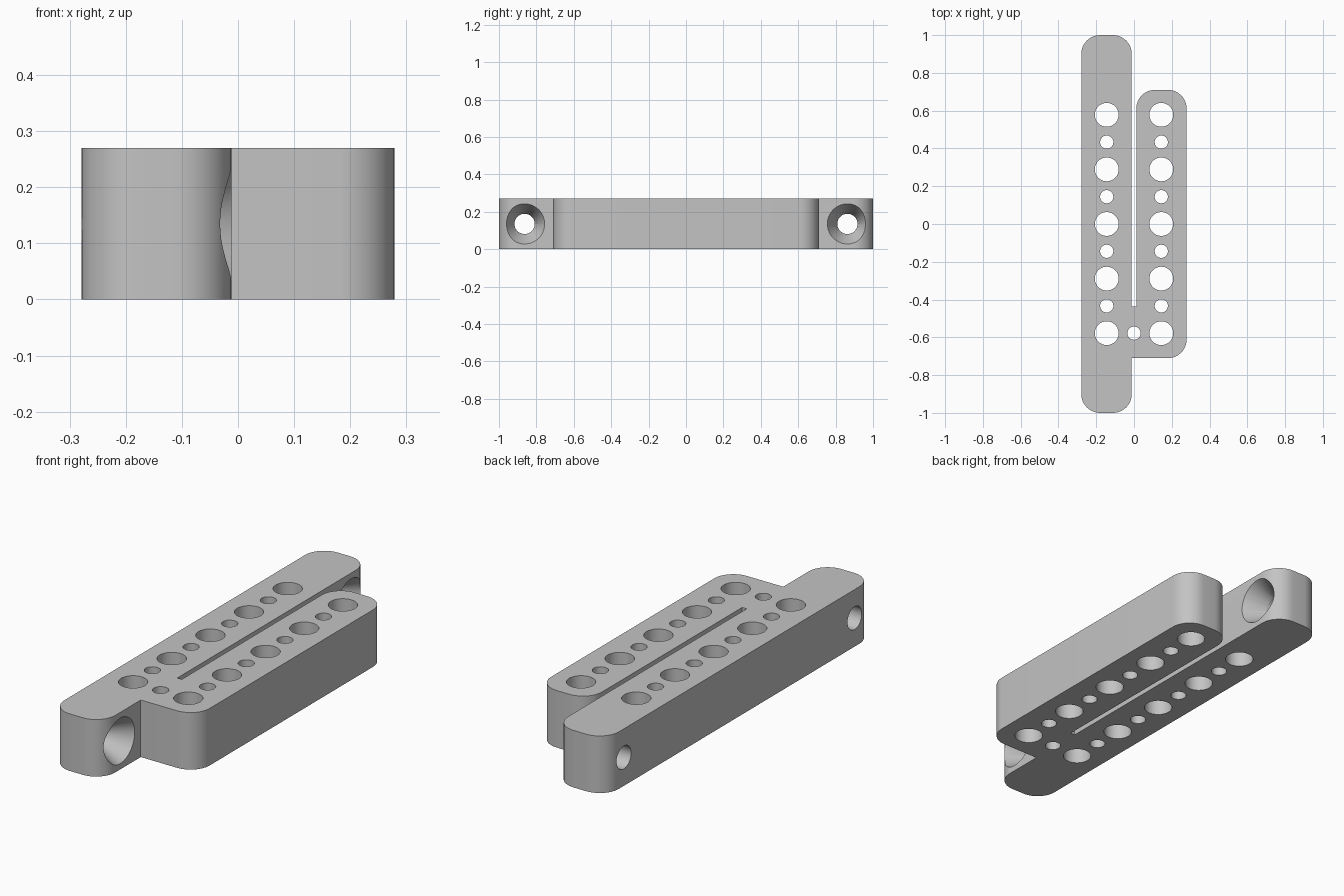
import bpy, bmesh, math
from mathutils import Matrix, Vector

cube = bpy.data.objects.get("Cube")
if cube:
    bpy.data.objects.remove(cube, do_unlink=True)

HEIGHT = 0.27
MID = HEIGHT / 2
RADIUS = 0.1
GAP = 0.012
SIDE = 0.279
SHORT = 0.71
PITCH = 0.289

grey = bpy.data.materials.new("plain grey")
grey.use_nodes = True
colour = (0.55, 0.55, 0.55, 1)
grey.diffuse_color = colour
grey.node_tree.nodes["Principled BSDF"].inputs["Base Color"].default_value = colour


def make_object(name, bm):
    mesh = bpy.data.meshes.new(name)
    bm.to_mesh(mesh)
    bm.free()
    obj = bpy.data.objects.new(name, mesh)
    mesh.materials.append(grey)
    bpy.context.collection.objects.link(obj)
    return obj


def rounded_outline(corners, segments=12):
    """Corners are (x, y, rounded); rounded ones become quarter arcs."""
    points = []
    for i, (x, y, rounded) in enumerate(corners):
        here = Vector((x, y, 0))
        if not rounded:
            points.append(here)
            continue
        before = (Vector((*corners[i - 1][:2], 0)) - here).normalized()
        after = (Vector((*corners[(i + 1) % len(corners)][:2], 0)) - here).normalized()
        centre = here + (before + after) * RADIUS
        for k in range(segments + 1):
            a = math.pi / 2 * k / segments
            points.append(centre - RADIUS * (after * math.cos(a) + before * math.sin(a)))
    return points


def drill(bm, centre, r1, r2, depth, sideways=False):
    matrix = Matrix.Translation(centre)
    if sideways:
        matrix = matrix @ Matrix.Rotation(math.pi / 2, 4, 'Y')
    bmesh.ops.create_cone(bm, cap_ends=True, segments=48, radius1=r1,
                          radius2=r2, depth=depth, matrix=matrix)


# Long and short bars joined near the front, with a slot between them
outline = rounded_outline([
    (-SIDE, -1, True), (-GAP, -1, True), (-GAP, -SHORT, False),
    (SIDE, -SHORT, True), (SIDE, SHORT, True), (GAP, SHORT, True),
    (GAP, -0.437, False), (-GAP, -0.437, False),
    (-GAP, 1, True), (-SIDE, 1, True)])
bm = bmesh.new()
base = bm.faces.new([bm.verts.new(p) for p in outline])
top = bmesh.ops.extrude_face_region(bm, geom=[base])
bmesh.ops.translate(bm, vec=(0, 0, HEIGHT),
                    verts=[v for v in top["geom"] if isinstance(v, bmesh.types.BMVert)])
bmesh.ops.recalc_face_normals(bm, faces=bm.faces)
body = make_object("slotted_double_bar", bm)

# Alternating large and small vertical holes
vertical = bmesh.new()
for x in (-PITCH / 2, PITCH / 2):
    for i in range(9):
        r = 0.035 if i % 2 else 0.063
        drill(vertical, (x, (i - 4) * PITCH / 2, MID), r, r, 0.4)
drill(vertical, (0, -2 * PITCH, MID), 0.035, 0.035, 0.4)

# Mounting holes across the ends of the long bar, with deep countersinks
bores, sinks = bmesh.new(), bmesh.new()
for y in (-0.863, 0.863):
    drill(bores, (-0.15, y, MID), 0.054, 0.054, 0.4, True)
    drill(sinks, (-0.052, y, MID), 0.054, 0.118, 0.12, True)

bpy.ops.object.select_all(action='DESELECT')
body.select_set(True)
bpy.context.view_layer.objects.active = body
for name, cutter_bm in (("vertical_holes", vertical), ("mounting_bores", bores),
                        ("countersinks", sinks)):
    cutter = make_object(name, cutter_bm)
    cutter.hide_render = True
    mod = body.modifiers.new(name, 'BOOLEAN')
    mod.operation = 'DIFFERENCE'
    mod.solver = 'EXACT'
    mod.object = cutter
    bpy.ops.object.modifier_apply(modifier=mod.name)
    bpy.data.objects.remove(cutter, do_unlink=True)

bpy.ops.object.shade_smooth_by_angle(angle=math.radians(30))
